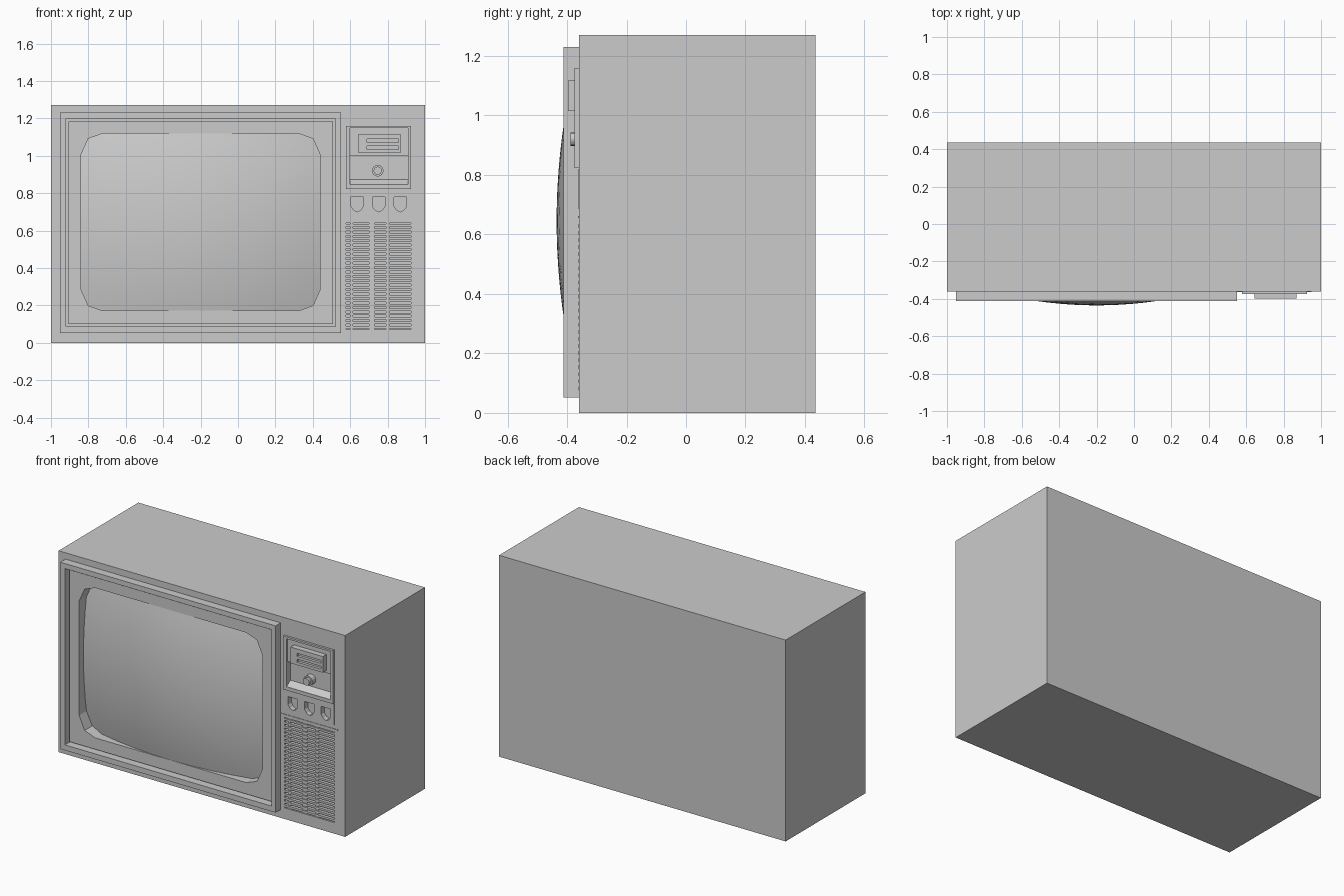
import bpy, bmesh, math

if "Cube" in bpy.data.objects:
    bpy.data.objects.remove(bpy.data.objects["Cube"])

FRONT = -0.36


def mesh_object(name, bm):
    bmesh.ops.recalc_face_normals(bm, faces=bm.faces)
    me = bpy.data.meshes.new(name)
    bm.to_mesh(me)
    bm.free()
    ob = bpy.data.objects.new(name, me)
    bpy.context.collection.objects.link(ob)
    return ob


def prism(name, outline, y0, y1):
    """Extrude an (x, z) outline from y0 to y1."""
    bm = bmesh.new()
    a = [bm.verts.new((x, y0, z)) for x, z in outline]
    b = [bm.verts.new((x, y1, z)) for x, z in outline]
    bm.faces.new(a)
    bm.faces.new(b)
    for i in range(len(a)):
        j = (i + 1) % len(a)
        bm.faces.new((a[i], a[j], b[j], b[i]))
    return mesh_object(name, bm)


def box(name, x0, x1, y0, y1, z0, z1):
    return prism(name, [(x0, z0), (x1, z0), (x1, z1), (x0, z1)], y0, y1)


def cut(ob, outline, y0, y1):
    """Boolean a prism-shaped opening out of an object."""
    cutter = prism("cutter", outline, y0, y1)
    cutter.hide_render = True
    m = ob.modifiers.new("cut", 'BOOLEAN')
    m.operation, m.object, m.solver = 'DIFFERENCE', cutter, 'EXACT'
    bpy.context.view_layer.objects.active = ob
    bpy.ops.object.modifier_apply(modifier=m.name)
    bpy.data.objects.remove(cutter)


def rect(x0, x1, z0, z1):
    return [(x0, z0), (x1, z0), (x1, z1), (x0, z1)]


# Screen outline: rectangle with two-segment corners
CX, CZ, HW, HH = -0.20, 0.645, 0.639, 0.473
corner = [(HW, HH - 0.112), (HW - 0.038, HH - 0.027), (HW - 0.113, HH)]
local = (corner + [(-x, z) for x, z in reversed(corner)]
         + [(-x, -z) for x, z in corner] + [(x, -z) for x, z in reversed(corner)])
opening = [(CX + x, CZ + z) for x, z in local]

# Cabinet with screen cavity, control recess and speaker recess
cabinet = box("cabinet", -1, 1, FRONT, 0.435, 0, 1.27)
cut(cabinet, opening, -0.5, -0.27)
cut(cabinet, rect(0.60, 0.908, 0.845, 1.148), -0.5, -0.335)
cut(cabinet, rect(0.577, 0.925, 0.07, 0.64), -0.5, -0.325)

# Raised frame around the screen
frame = box("screen_frame", -0.952, 0.55, -0.411, FRONT, 0.052, 1.23)
cut(frame, rect(-0.92, 0.52, 0.086, 1.198), -0.5, -0.3)

# Mask plate with the screen opening
mask = box("screen_mask", -0.905, 0.507, -0.385, FRONT, 0.10, 1.183)
cut(mask, opening, -0.5, -0.3)

# Bulged picture tube: concentric rings on a shallow dome
bm = bmesh.new()
edge = []
for i, (x, z) in enumerate(local):
    x2, z2 = local[(i + 1) % len(local)]
    n = 8 if math.hypot(x2 - x, z2 - z) > 0.3 else 1
    edge += [(x + (x2 - x) * k / n, z + (z2 - z) * k / n) for k in range(n)]


def dome(x, z):
    return bm.verts.new((CX + x, -0.435 + (x * x + z * z) / 4.4, CZ + z))


center, prev, RINGS = dome(0, 0), None, 10
for r in range(1, RINGS + 1):
    ring = [dome(x * r / RINGS, z * r / RINGS) for x, z in edge]
    for i in range(len(ring)):
        j = (i + 1) % len(ring)
        if prev:
            bm.faces.new((prev[i], prev[j], ring[j], ring[i]))
        else:
            bm.faces.new((center, ring[j], ring[i]))
    prev = ring
screen = mesh_object("screen", bm)
if sum(p.normal.y for p in screen.data.polygons) > 0:
    screen.data.flip_normals()
screen.data.shade_smooth()

# Control panel bezel, upper plate and sloped sill
bezel = box("control_bezel", 0.577, 0.925, -0.374, FRONT, 0.823, 1.16)
cut(bezel, rect(0.60, 0.908, 0.845, 1.148), -0.5, -0.3)
box("control_plate", 0.60, 0.908, -0.362, -0.335, 1.0, 1.148)
bm = bmesh.new()
sill = [[bm.verts.new((x, y, z)) for y, z in
         ((-0.372, 0.845), (-0.335, 0.845), (-0.335, 0.872))] for x in (0.60, 0.908)]
bm.faces.new(sill[0])
bm.faces.new(sill[1])
for i in range(3):
    j = (i + 1) % 3
    bm.faces.new((sill[0][i], sill[0][j], sill[1][j], sill[1][i]))
mesh_object("control_sill", bm)

# Channel display block with two slots
display = box("channel_block", 0.645, 0.87, -0.397, -0.35, 1.015, 1.117)
for z in (1.033, 1.07):
    cut(display, rect(0.69, 0.857, z, z + 0.019), -0.5, -0.38)

# Round tuning knob
for name, rad, y0, y1 in (("knob_base", 0.031, -0.37, -0.335), ("knob_cap", 0.022, -0.388, -0.365)):
    prism(name, [(0.747 + rad * math.cos(math.tau * k / 16),
                  0.92 + rad * math.sin(math.tau * k / 16)) for k in range(16)], y0, y1)

# Strip with three shield-shaped recesses
strip = box("button_strip", 0.577, 0.925, -0.363, -0.35, 0.687, 0.818)
for cx in (0.637, 0.752, 0.868):
    shield = [(cx - 0.033, 0.78), (cx - 0.033, 0.73), (cx - 0.02, 0.71), (cx, 0.70),
              (cx + 0.02, 0.71), (cx + 0.033, 0.73), (cx + 0.033, 0.78)]
    for ob in (cabinet, strip):
        cut(ob, shield, -0.5, -0.33)

# Thin trim line above the speaker
box("trim_bar", 0.55, 0.95, -0.363, -0.355, 0.655, 0.662)

# Speaker grille: horizontal slats over vertical posts
SLATS = 24
pitch = 0.57 / SLATS
for k in range(SLATS):
    z = 0.07 + pitch * (k + 0.25)
    box("grille_slat", 0.577, 0.925, -0.361, -0.335, z, z + pitch * 0.55)
for x0, x1 in ((0.60, 0.615), (0.70, 0.73), (0.79, 0.81)):
    box("grille_post", x0, x1, -0.355, -0.32, 0.07, 0.64)
